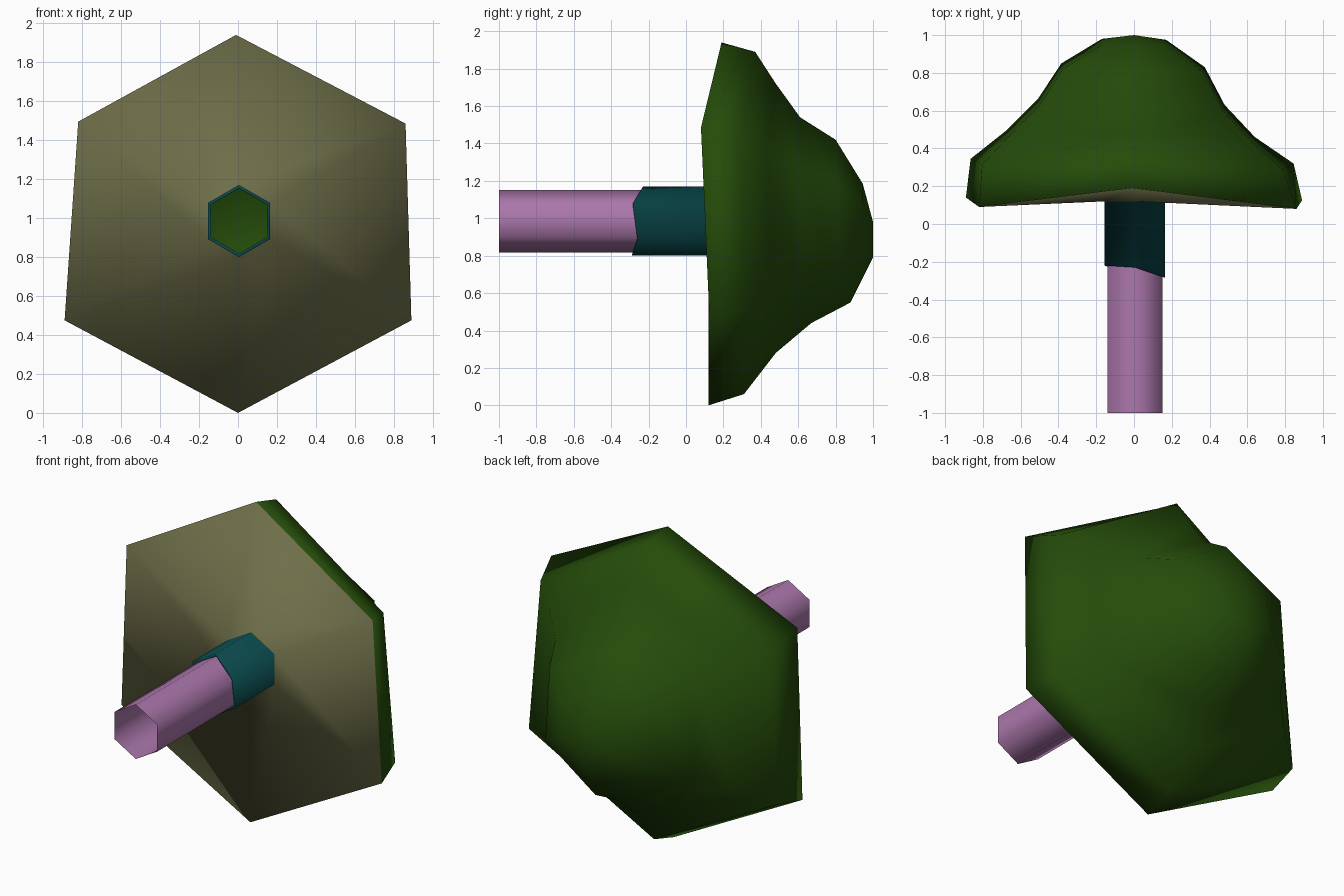
import bpy, bmesh, math

cube = bpy.data.objects.get("Cube")
if cube:
    bpy.data.objects.remove(cube, do_unlink=True)


def material(name, rgb):
    m = bpy.data.materials.new(name)
    m.use_nodes = True
    m.diffuse_color = (*rgb, 1)
    m.node_tree.nodes["Principled BSDF"].inputs["Base Color"].default_value = (*rgb, 1)
    return m


GREEN = material("dark green", (0.018, 0.073, 0.003))
OLIVE = material("olive tan", (0.157, 0.157, 0.068))
TEAL = material("deep teal", (0.003, 0.066, 0.071))
MAUVE = material("mauve", (0.41, 0.185, 0.41))


def hexagon(radius, ys):
    """Upright hexagon around the stem axis; ys is one depth or six."""
    if not isinstance(ys, (list, tuple)):
        ys = [ys] * 6
    return [(0.005 + radius * math.sin(i * math.pi / 3), ys[i],
             0.985 + radius * math.cos(i * math.pi / 3)) for i in range(6)]


def cap_ring(top, bottom, right, left, shrink=0.98):
    """Hexagon from its (y, z) top and bottom and (x, y) lower corners.
    The upper corners sit slightly further in and forward."""
    (yt, zt), (yb, zb) = top, bottom
    hi, lo = zt * 0.75 + zb * 0.25, zt * 0.25 + zb * 0.75
    (xr, yr), (xl, yl) = right, left
    return [(0, yt, zt), (xr * shrink, yr - 0.03, hi), (xr, yr, lo),
            (0, yb, zb), (xl, yl, lo), (xl * shrink, yl - 0.03, hi)]


def loft(name, rings, mats, bands, apex=None):
    """Skin rings from front to back; bands gives each strip's material."""
    bm = bmesh.new()
    loops = [[bm.verts.new(p) for p in r] for r in rings]
    for a, b, band in zip(loops, loops[1:], bands):
        for i in range(6):
            j = (i + 1) % 6
            bm.faces.new((a[i], a[j], b[j], b[i])).material_index = band
    if apex:
        tip, last = bm.verts.new(apex), loops[-1]
        for i in range(6):
            bm.faces.new((last[i], last[(i + 1) % 6], tip)).material_index = bands[-1]
    for f in bm.faces:
        f.smooth = True
    mesh = bpy.data.meshes.new(name)
    bm.to_mesh(mesh)
    bm.free()
    for m in mats:
        mesh.materials.append(m)
    ob = bpy.data.objects.new(name, mesh)
    bpy.context.collection.objects.link(ob)


# Hollow stem, open at the front
loft("stem", [hexagon(0.167, -1.0), hexagon(0.167, 0.12)], [MAUVE], [0])

# Ragged collar, gills and domed cap in one continuous skin
collar_edge = [-0.23, -0.285, -0.26, -0.29, -0.22, -0.22]
rim = [(-0.01, 0.19, 1.94), (0.86, 0.08, 1.485), (0.89, 0.125, 0.475),
       (0.0, 0.12, 0.0), (-0.89, 0.14, 0.475), (-0.82, 0.09, 1.495)]
dome = [
    cap_ring((0.37, 1.89), (0.31, 0.06), (0.845, 0.32), (-0.865, 0.345), 0.93),
    cap_ring((0.48, 1.72), (0.48, 0.28), (0.64, 0.46), (-0.67, 0.50)),
    cap_ring((0.61, 1.54), (0.67, 0.44), (0.48, 0.63), (-0.51, 0.66)),
    cap_ring((0.80, 1.42), (0.88, 0.55), (0.375, 0.83), (-0.385, 0.85)),
    cap_ring((0.945, 1.185), (1.0, 0.79), (0.17, 0.975), (-0.17, 0.98)),
]
rings = [hexagon(0.167, [y + 0.01 for y in collar_edge]),
         hexagon(0.185, collar_edge), hexagon(0.185, 0.12), rim] + dome
loft("cap_gills_and_collar", rings, [GREEN, OLIVE, TEAL],
     [2, 2, 1] + [0] * len(dome), apex=(0, 1.0, 0.98))
